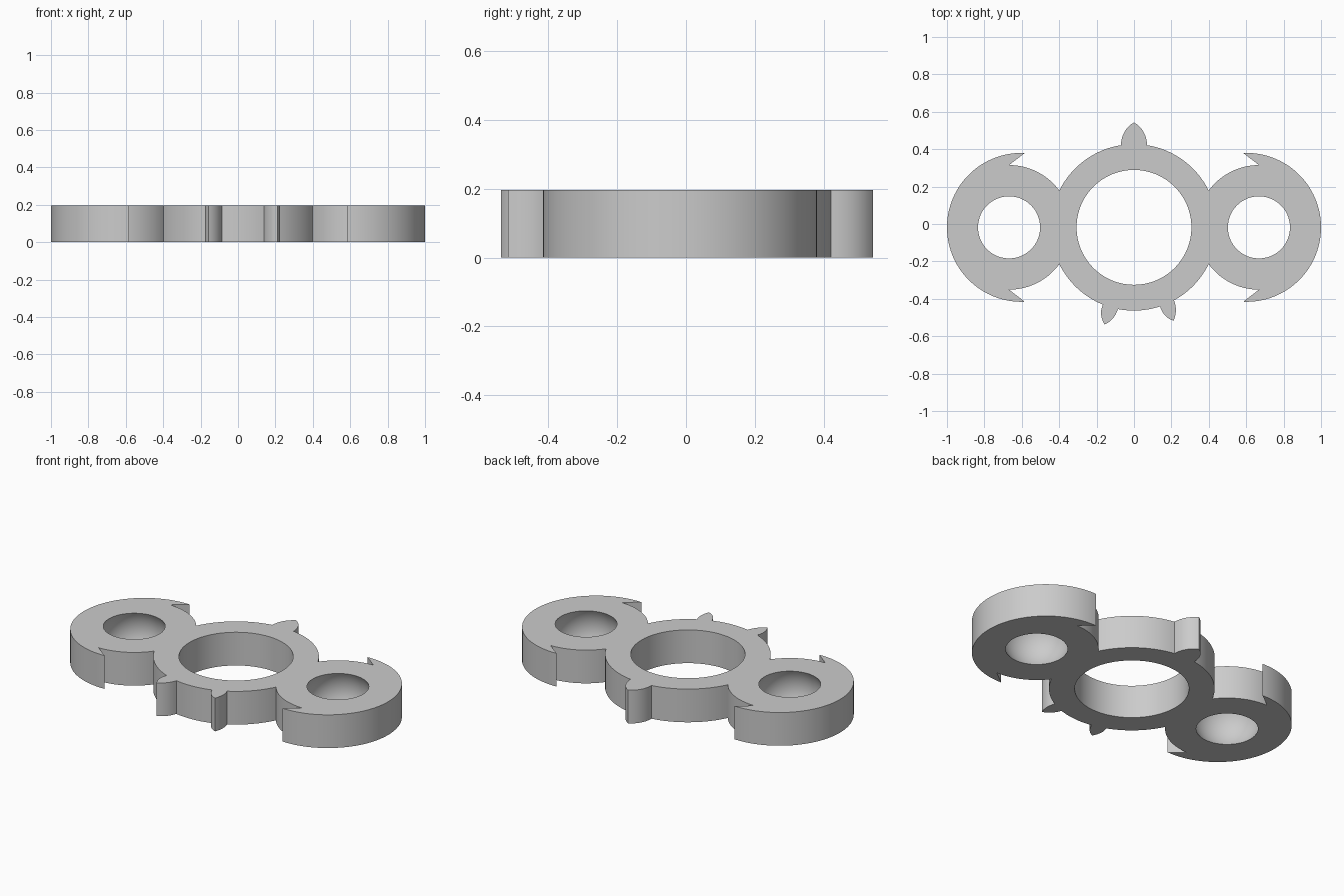
import bpy, bmesh
from math import sin, cos, atan2, degrees, radians, sqrt

cube = bpy.data.objects.get("Cube")
if cube:
    bpy.data.objects.remove(cube)

HEIGHT = 0.197
YC = -0.018                          # y of the line through all three rings
HUB_R, HUB_HOLE = 0.445, 0.307
LOBE_X, LOBE_R, LOBE_HOLE = 0.668, 0.333, 0.166
HOOK_X, HOOK_R = 0.602, 0.398


def arc(cx, r, a0, a1, step=3):
    """Points on a circle centred on the ring line, angles in degrees."""
    n = max(2, round(abs(a1 - a0) / step))
    angles = [radians(a0 + (a1 - a0) * i / n) for i in range(n + 1)]
    return [(cx + r * cos(a), YC + r * sin(a)) for a in angles]


def curve(a, b, c, n=8):
    """Quadratic curve from a to c, pulled towards b."""
    return [tuple((1 - t) ** 2 * p + 2 * t * (1 - t) * q + t * t * s
                  for p, q, s in zip(a, b, c))
            for t in (i / n for i in range(n + 1))]


def mirror(points):
    return [(-x, y) for x, y in reversed(points)]


def hub_angle(p):
    return degrees(atan2(p[1] - YC, p[0])) % 360


# Where the hub and lobe circles meet
jx = (LOBE_X ** 2 + HUB_R ** 2 - LOBE_R ** 2) / (2 * LOBE_X)
jy = sqrt(HUB_R ** 2 - jx ** 2)
hub_j = degrees(atan2(jy, jx))
lobe_j = degrees(atan2(jy, jx - LOBE_X))

# Lobe with a hooked outer crescent
lobe = (arc(LOBE_X, LOBE_R, -lobe_j, -90)
        + arc(HOOK_X, HOOK_R, -92.6, 92.6)
        + arc(LOBE_X, LOBE_R, 90, lobe_j))

# Pointed tooth at the back
half_tooth = curve((0.07, 0.421), (0.066, 0.505), (0, 0.543))
tooth = half_tooth + mirror(half_tooth)[1:]

# Two small claws at the front
left_claw = (curve((0.139, -0.441), (0.16, -0.502), (0.212, -0.517))
             + curve((0.212, -0.517), (0.235, -0.46), (0.214, -0.408))[1:])
right_claw = (curve((-0.166, -0.431), (-0.19, -0.48), (-0.158, -0.538))
              + curve((-0.158, -0.538), (-0.105, -0.515), (-0.086, -0.455))[1:])

# Whole outline, counter-clockwise, joined by arcs of the hub
tooth_a = hub_angle(tooth[0])
outline = (lobe
           + arc(0, HUB_R, hub_j, tooth_a)[1:-1] + tooth
           + arc(0, HUB_R, 180 - tooth_a, 180 - hub_j)[1:-1] + mirror(lobe)[::-1][::-1]
           + arc(0, HUB_R, 180 + hub_j, hub_angle(right_claw[0]))[1:-1] + right_claw
           + arc(0, HUB_R, hub_angle(right_claw[-1]), hub_angle(left_claw[0]))[1:-1]
           + left_claw
           + arc(0, HUB_R, hub_angle(left_claw[-1]), 360 - hub_j)[1:-1])

bm = bmesh.new()
caps = ([], [])                      # bottom and top boundary edges


def wall(sections):
    """Skin closed sections given as (points, z), from bottom to top."""
    rings = [[bm.verts.new((x, y, z)) for x, y in pts] for pts, z in sections]
    n = len(rings[0])
    for lo, hi in zip(rings, rings[1:]):
        for i in range(n):
            k = (i + 1) % n
            bm.faces.new((lo[i], lo[k], hi[k], hi[i]))
    for cap, ring in zip(caps, (rings[0], rings[-1])):
        cap.extend(bm.edges.get((ring[i], ring[(i + 1) % n])) for i in range(n))


# Outer wall and straight hub hole
wall([(outline, 0), (outline, HEIGHT)])
hub_hole = arc(0, HUB_HOLE, 0, 360)[:-1]
wall([(hub_hole, 0), (hub_hole, HEIGHT)])

# Ball-shaped sockets through the lobes
mid = HEIGHT / 2
ball_r = sqrt(LOBE_HOLE ** 2 + mid ** 2)
levels = [HEIGHT * i / 12 for i in range(13)]
for side in (-1, 1):
    wall([(arc(side * LOBE_X, sqrt(ball_r ** 2 - (z - mid) ** 2), 0, 360, 5)[:-1], z)
          for z in levels])

# Flat top and bottom
for cap in caps:
    bmesh.ops.triangle_fill(bm, edges=cap, use_beauty=True)
bmesh.ops.recalc_face_normals(bm, faces=bm.faces)
bmesh.ops.dissolve_degenerate(bm, dist=1e-5, edges=bm.edges)

mesh = bpy.data.meshes.new("spinner_body")
bm.to_mesh(mesh)
bm.free()
body = bpy.data.objects.new("spinner_body", mesh)
bpy.context.collection.objects.link(body)

# Plain grey
grey = bpy.data.materials.new("plain_grey")
grey.use_nodes = True
colour = (0.6, 0.6, 0.6, 1)
grey.diffuse_color = colour
grey.node_tree.nodes["Principled BSDF"].inputs["Base Color"].default_value = colour
mesh.materials.append(grey)

bpy.context.view_layer.objects.active = body
body.select_set(True)
bpy.ops.object.shade_smooth_by_angle(angle=radians(30))
